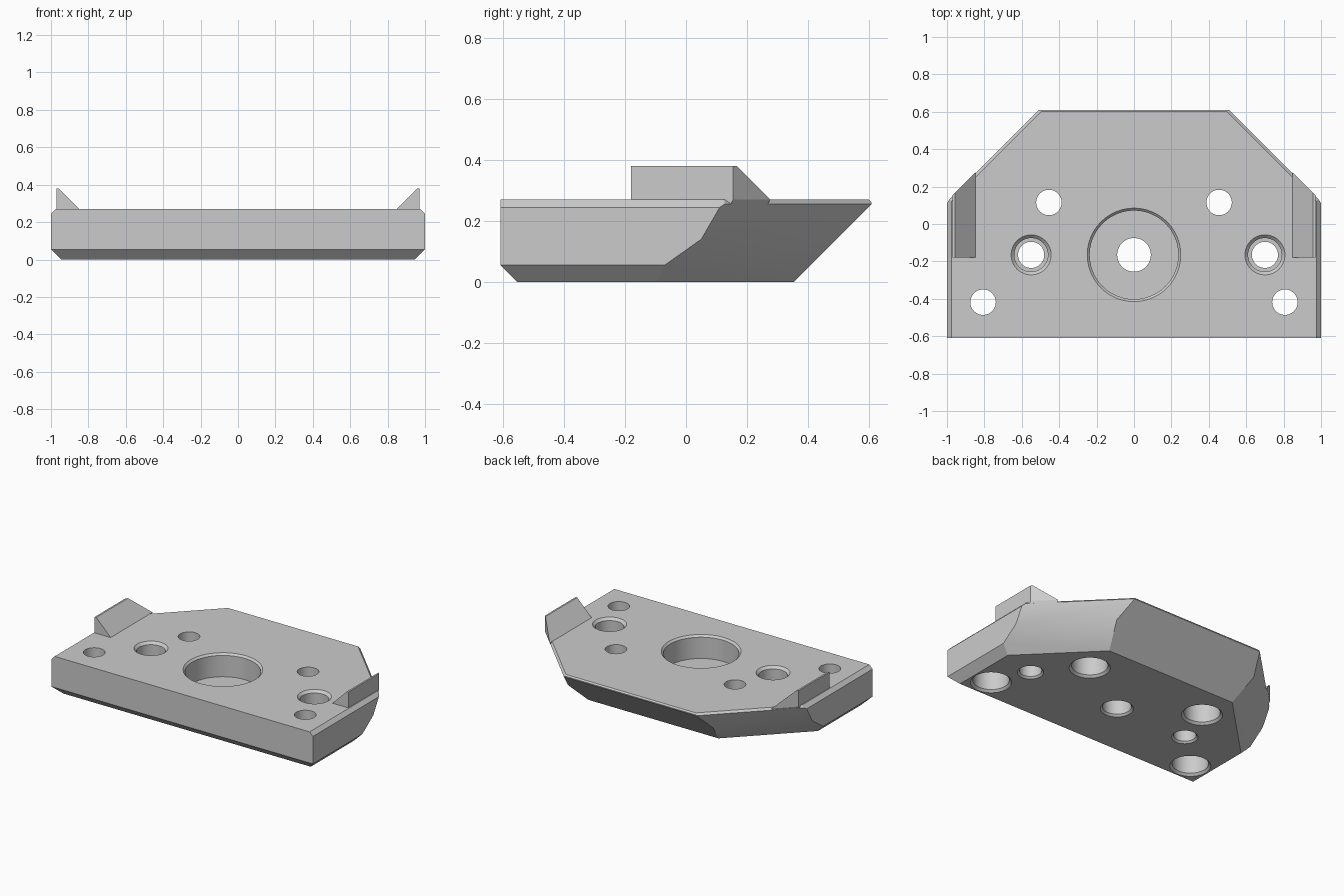
import bpy, bmesh, math
from mathutils import Vector

if "Cube" in bpy.data.objects:
    bpy.data.objects.remove(bpy.data.objects["Cube"], do_unlink=True)

TOP = 0.27
HALF_Y = 0.61

steel = bpy.data.materials.new("light grey steel")
grey = (0.6, 0.6, 0.6, 1)
steel.use_nodes = True
steel.diffuse_color = grey
steel.node_tree.nodes["Principled BSDF"].inputs["Base Color"].default_value = grey


def finish(bm, name):
    bmesh.ops.recalc_face_normals(bm, faces=bm.faces)
    mesh = bpy.data.meshes.new(name)
    bm.to_mesh(mesh)
    bm.free()
    obj = bpy.data.objects.new(name, mesh)
    bpy.context.collection.objects.link(obj)
    mesh.materials.append(steel)
    return obj


def slice_off(bm, point, normal):
    """Remove everything on the normal's side of a plane and cap the cut."""
    geom = bm.verts[:] + bm.edges[:] + bm.faces[:]
    bmesh.ops.bisect_plane(bm, geom=geom, plane_co=point, plane_no=normal,
                           clear_outer=True, dist=1e-6)
    rim = [e for e in bm.edges if e.is_boundary]
    if rim:
        bmesh.ops.holes_fill(bm, edges=rim)


def diagonal_plane(side, total, z, tilt):
    """Plane through |x| + y = total at height z; tilt is the normal's z."""
    return Vector((side * total / 2, total / 2, z)), Vector((side, 1, tilt))


# Plate: a block with every bevel sliced off
bm = bmesh.new()
bmesh.ops.create_cube(bm, size=1)
bmesh.ops.scale(bm, vec=(2, 2 * HALF_Y, TOP), verts=bm.verts)
bmesh.ops.translate(bm, vec=(0, 0, TOP / 2), verts=bm.verts)
slice_off(bm, (0, -HALF_Y, 0.055), (0, -1, -1))
slice_off(bm, (0, HALF_Y, 0.255), (0, 1, -1))
slice_off(bm, (0, HALF_Y, 0.261), (0, 1, 1))
for side in (-1, 1):
    slice_off(bm, (side, 0, 0.055), (side, 0, -1))
    slice_off(bm, (side, 0, 0.245), (side, 0, 1))
    slice_off(bm, *diagonal_plane(side, 1.05, 0.14, -1.41))
    slice_off(bm, *diagonal_plane(side, 1.05, 0.14, -0.58))
    slice_off(bm, *diagonal_plane(side, 1.115, 0.258, 1.41))
plate = finish(bm, "base_plate")


def drill(x, y, profile):
    """Cut a lathed (radius, height) profile out of the plate."""
    bm = bmesh.new()
    ends = [(0, profile[0][1])] + profile + [(0, profile[-1][1])]
    verts = [bm.verts.new((r, 0, z)) for r, z in ends]
    edges = [bm.edges.new(pair) for pair in zip(verts, verts[1:])]
    bmesh.ops.spin(bm, geom=verts + edges, cent=(0, 0, 0), axis=(0, 0, 1),
                   angle=math.tau, steps=48)
    bmesh.ops.remove_doubles(bm, verts=bm.verts, dist=1e-5)
    bmesh.ops.translate(bm, vec=(x, y, 0), verts=bm.verts)
    cutter = finish(bm, "hole_cutter")
    cutter.hide_render = True
    mod = plate.modifiers.new("hole", "BOOLEAN")
    mod.operation = "DIFFERENCE"
    mod.solver = "EXACT"
    mod.object = cutter
    bpy.context.view_layer.objects.active = plate
    bpy.ops.object.modifier_apply(modifier=mod.name)
    bpy.data.objects.remove(cutter, do_unlink=True)


def stepped(low, high, ledge, low_bevel, high_bevel):
    """Profile of a two-diameter hole with bevelled mouths."""
    out = 0.02
    points = [(low + low_bevel + out, -out), (low, low_bevel), (low, ledge), (high, ledge)]
    if high_bevel:
        return points + [(high, TOP - high_bevel), (high + high_bevel + out, TOP + out)]
    return points + [(high, TOP + out)]


# Central bore, locating bores, and screw holes recessed from below
drill(0, -0.165, stepped(0.09, 0.237, 0.11, 0.013, 0.013))
for x in (-0.55, 0.7):
    drill(x, -0.165, stepped(0.07, 0.09, 0.15, 0.012, 0.017))
for x, y in ((0.455, 0.115), (0.807, -0.418)):
    for side in (-1, 1):
        drill(side * x, y, stepped(0.113, 0.068, 0.16, 0.015, 0))

# Wedge-shaped lugs on both rear shoulders
for side, name in ((1, "left_lug"), (-1, "right_lug")):
    bm = bmesh.new()
    section = [(0.848, 0.255), (0.848, TOP), (0.958, 0.38), (0.97, 0.38), (0.97, 0.255)]
    face = bm.faces.new([bm.verts.new((side * x, -0.18, z)) for x, z in section])
    swept = bmesh.ops.extrude_face_region(bm, geom=[face])["geom"]
    moved = [v for v in swept if isinstance(v, bmesh.types.BMVert)]
    bmesh.ops.translate(bm, vec=(0, 0.6, 0), verts=moved)
    bmesh.ops.recalc_face_normals(bm, faces=bm.faces)
    slice_off(bm, *diagonal_plane(side, 1.125, TOP, 0))
    slice_off(bm, *diagonal_plane(side, 1.125, TOP, -0.58))
    finish(bm, name)

# Smooth the bores and rounded shoulders, keep machined edges crisp
bpy.ops.object.select_all(action="DESELECT")
plate.select_set(True)
bpy.context.view_layer.objects.active = plate
bpy.ops.object.shade_smooth_by_angle(angle=math.radians(28))
